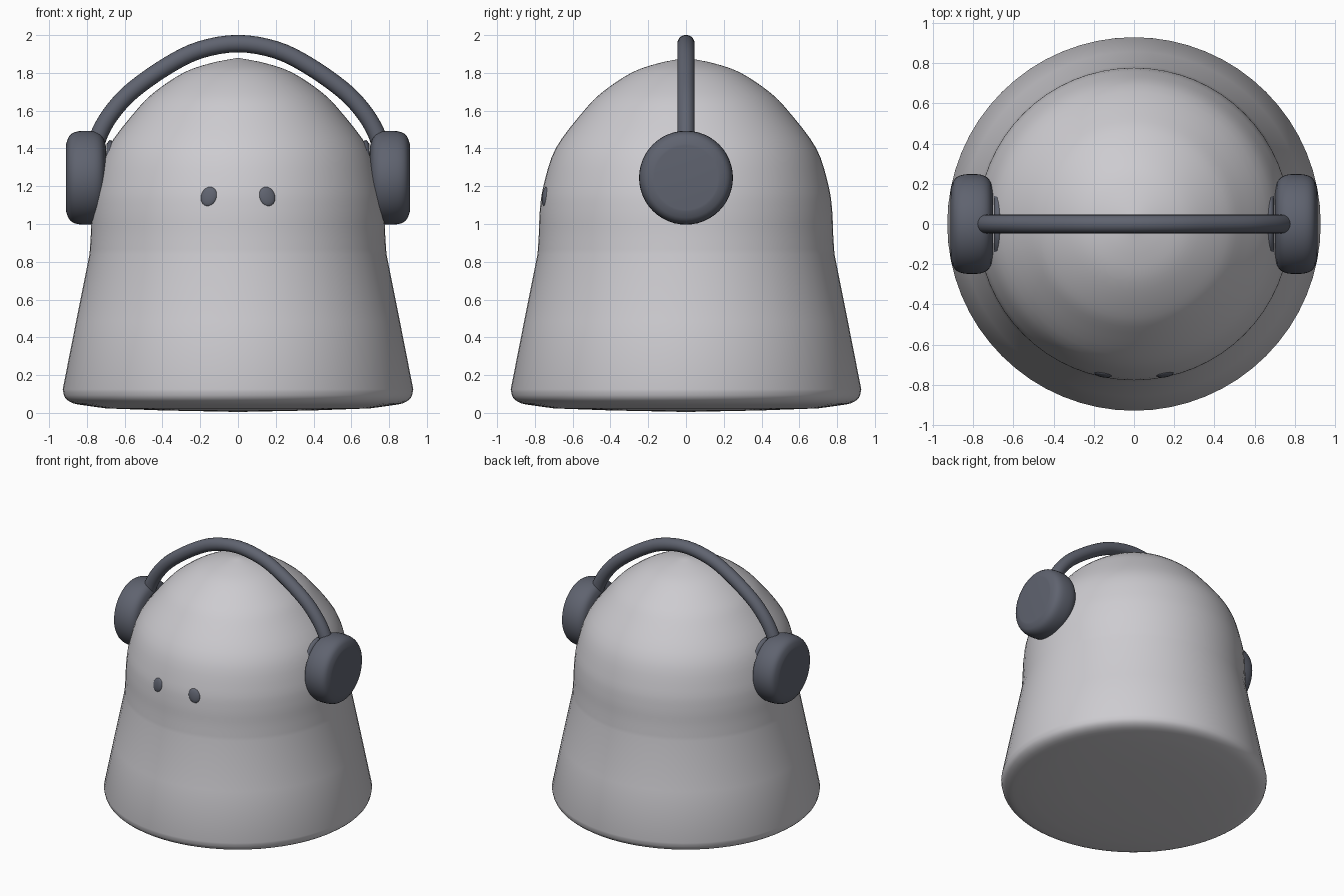
import bpy
import bmesh
import math
from mathutils import Matrix, Vector

cube = bpy.data.objects.get("Cube")
if cube:
    bpy.data.objects.remove(cube, do_unlink=True)


def material(name, rgb):
    mat = bpy.data.materials.new(name)
    mat.use_nodes = True
    mat.diffuse_color = (*rgb, 1)
    bsdf = next(n for n in mat.node_tree.nodes if n.type == "BSDF_PRINCIPLED")
    bsdf.inputs["Base Color"].default_value = (*rgb, 1)
    return mat


light_grey = material("light grey", (0.61, 0.60, 0.63))
slate = material("slate grey", (0.115, 0.125, 0.16))


def smooth_path(points, steps):
    """Pass a Catmull-Rom curve through the points."""
    pts = [Vector(p) for p in points]
    pts = [2 * pts[0] - pts[1]] + pts + [2 * pts[-1] - pts[-2]]
    out = []
    for a, b, c, d in zip(pts, pts[1:], pts[2:], pts[3:]):
        for i in range(steps):
            t = i / steps
            out.append(0.5 * (2 * b + (c - a) * t + (2 * a - 5 * b + 4 * c - d) * t**2
                              + (3 * b - a - 3 * c + d) * t**3))
    return out + [pts[-2]]


def finish(bm, name, mat, mirrored=False):
    bmesh.ops.recalc_face_normals(bm, faces=bm.faces)
    for face in bm.faces:
        face.smooth = True
    mesh = bpy.data.meshes.new(name)
    bm.to_mesh(mesh)
    bm.free()
    mesh.materials.append(mat)
    obj = bpy.data.objects.new(name, mesh)
    bpy.context.collection.objects.link(obj)
    if mirrored:
        obj.modifiers.new("Mirror", "MIRROR").use_mirror_merge = False
    return obj


def lathe(profile, sides, matrix=Matrix()):
    """Turn (radius, height) points around z, then place the result."""
    bm = bmesh.new()
    verts = [bm.verts.new((max(r, 0), 0, z)) for r, z in profile]
    edges = [bm.edges.new(pair) for pair in zip(verts, verts[1:])]
    bmesh.ops.spin(bm, geom=verts + edges, axis=(0, 0, 1), cent=(0, 0, 0),
                   angle=math.tau, steps=sides, use_merge=True)
    bmesh.ops.remove_doubles(bm, verts=bm.verts, dist=0.0001)
    bmesh.ops.transform(bm, matrix=matrix, verts=bm.verts)
    return bm


# Body: slightly domed base, rounded rim, flared skirt and tall dome
skirt = smooth_path([(0.78, 0.035), (0.87, 0.05), (0.915, 0.08), (0.928, 0.125)], 3)
dome = smooth_path([(0.786, 0.84), (0.779, 0.95), (0.774, 1.07), (0.755, 1.2),
                    (0.69, 1.4), (0.54, 1.6), (0.44, 1.7), (0.29, 1.8),
                    (0.15, 1.85), (0, 1.88)], 4)
base = [(0, 0.005), (0.4, 0.013), (0.7, 0.024)]
finish(lathe(base + skirt + [(0.857, 0.485)] + dome, 64), "body", light_grey)

# Ear cups: thick rounded discs facing sideways
to_side = Matrix.Translation((0, 0, 1.245)) @ Matrix.Rotation(math.pi / 2, 4, "Y")
rim = smooth_path([(0.17, 0.70), (0.222, 0.72), (0.246, 0.765),
                   (0.246, 0.845), (0.225, 0.89), (0.18, 0.91)], 3)
cup = [(0, 0.70), (0.155, 0.70)] + rim + [(0.17, 0.911), (0, 0.911)]
finish(lathe(cup, 48, to_side), "ear_cup", slate, mirrored=True)

# Ear pads: thin discs between the cups and the head
pad = [(0, 0.655), (0.17, 0.655), (0.195, 0.665), (0.20, 0.68), (0.18, 0.695), (0, 0.695)]
finish(lathe(pad, 32, to_side), "ear_pad", slate, mirrored=True)

# Eyes: flattened ovals lying on the dome
eye = bmesh.new()
place = (Matrix.Translation((0.154, -0.745, 1.145)) @ Matrix.Rotation(0.2, 4, "Z")
         @ Matrix.Rotation(-0.13, 4, "X") @ Matrix.Rotation(-0.3, 4, "Y")
         @ Matrix.Diagonal((0.043, 0.016, 0.053, 1)))
bmesh.ops.create_uvsphere(eye, u_segments=24, v_segments=12, radius=1, matrix=place)
finish(eye, "eye", slate, mirrored=True)

# Headband: round tube arching over the dome into both cups
half = [(0.765, 1.38), (0.728, 1.49), (0.66, 1.60), (0.555, 1.71),
        (0.37, 1.84), (0.2, 1.922)]
arch = half + [(0, 1.955)] + [(-x, z) for x, z in reversed(half)]
path = smooth_path(arch, 4)
band = bmesh.new()
SIDES, RADIUS = 20, 0.046
rings = []
for i, p in enumerate(path):
    along = (path[min(i + 1, len(path) - 1)] - path[max(i - 1, 0)]).normalized()
    across = Vector((-along.y, 0, along.x))
    rings.append([band.verts.new(Vector((p.x, 0, p.y)) + RADIUS * (
        math.cos(a) * across + math.sin(a) * Vector((0, 1, 0))))
        for a in (math.tau * k / SIDES for k in range(SIDES))])
for low, high in zip(rings, rings[1:]):
    for k in range(SIDES):
        n = (k + 1) % SIDES
        band.faces.new((low[k], low[n], high[n], high[k]))
band.faces.new(rings[0])
band.faces.new(rings[-1])
finish(band, "headband", slate)
